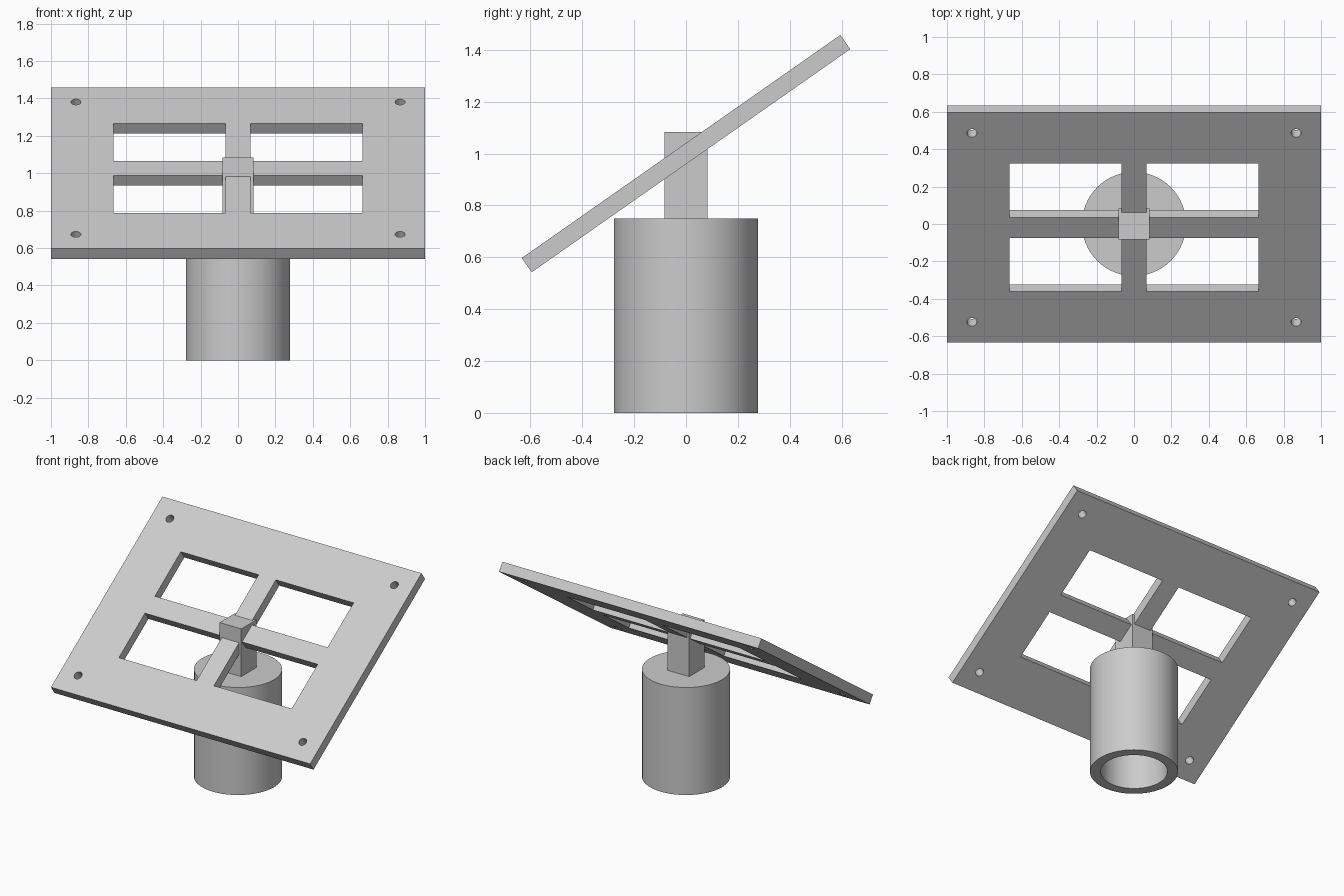
import bpy
from math import radians

cube = bpy.data.objects.get("Cube")
if cube:
    bpy.data.objects.remove(cube, do_unlink=True)

# Units: everything is sized in millimetres, 60 mm to one scene unit
MM = 1 / 60

grey = bpy.data.materials.new("light_grey")
grey.use_nodes = True
GREY = (0.6, 0.6, 0.6, 1)
grey.diffuse_color = GREY
grey.node_tree.nodes["Principled BSDF"].inputs["Base Color"].default_value = GREY


def finish(obj, name):
    obj.name = name
    obj.data.materials.clear()
    obj.data.materials.append(grey)
    return obj


def box(name, size, centre):
    bpy.ops.mesh.primitive_cube_add(size=1, location=[c * MM for c in centre])
    obj = bpy.context.object
    obj.scale = [s * MM for s in size]
    bpy.ops.object.transform_apply(location=False, rotation=False, scale=True)
    return finish(obj, name)


def cylinder(name, radius, height, centre, sides=64):
    bpy.ops.mesh.primitive_cylinder_add(
        vertices=sides, radius=radius * MM, depth=height * MM,
        location=[c * MM for c in centre])
    return finish(bpy.context.object, name)


def cut(target, cutters):
    for cutter in cutters:
        cutter.hide_render = True
        mod = target.modifiers.new("cut", 'BOOLEAN')
        mod.operation = 'DIFFERENCE'
        mod.solver = 'EXACT'
        mod.object = cutter
        bpy.context.view_layer.objects.active = target
        bpy.ops.object.modifier_apply(modifier=mod.name)
        bpy.data.objects.remove(cutter, do_unlink=True)


def smooth(obj):
    bpy.ops.object.select_all(action='DESELECT')
    obj.select_set(True)
    bpy.context.view_layer.objects.active = obj
    bpy.ops.object.shade_smooth_by_angle(angle=radians(30))


# Hollow base socket, open at the bottom
base = cylinder("base_socket", 16.7, 45, (0, 0, 22.5))
cut(base, [cylinder("socket_bore", 12.7, 42, (0, 0, 20))])
smooth(base)

# Square post rising from the base through the plate
box("post", (10, 10, 20), (0, 0, 55))

# Plate with four windows and four corner screw holes, made flat then tilted
plate = box("tilted_plate", (120, 90, 4), (0, 0, 0))
cutters = []
for sx in (-1, 1):
    for sy in (-1, 1):
        cutters.append(box("window", (36, 21, 10), (sx * 22, sy * 14.5, 0)))
        cutters.append(cylinder("screw_hole", 1.6, 10, (sx * 52, sy * 37, 0), 32))
cut(plate, cutters)
smooth(plate)
plate.location.z = 60 * MM
plate.rotation_euler.x = radians(35)
